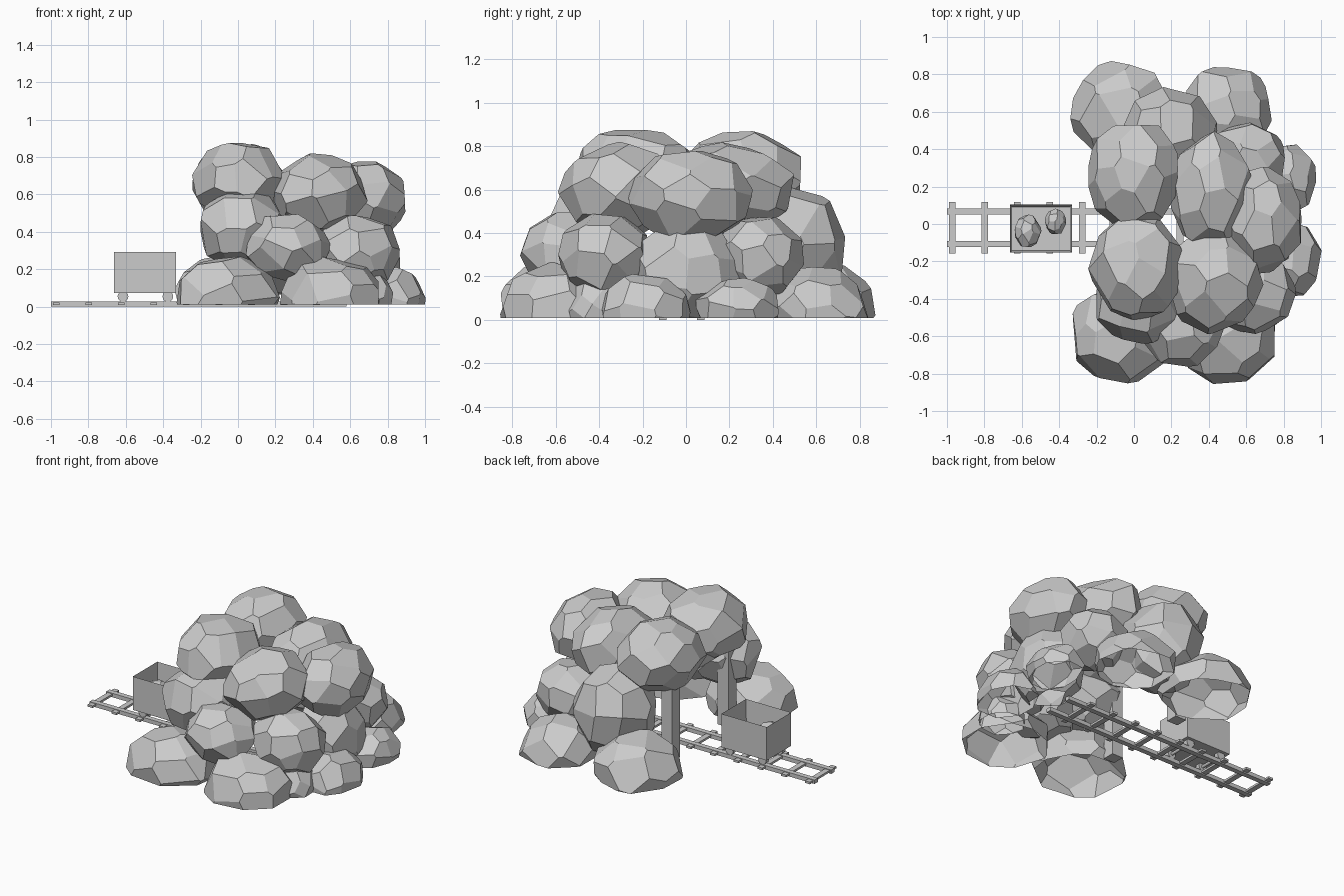
import bpy, bmesh, math, random
from mathutils import Vector, Matrix

if "Cube" in bpy.data.objects:
    bpy.data.objects.remove(bpy.data.objects["Cube"])

random.seed(7)
GROUND = 0.01


def finish(bm, name):
    bmesh.ops.recalc_face_normals(bm, faces=bm.faces)
    me = bpy.data.meshes.new(name)
    bm.to_mesh(me)
    bm.free()
    ob = bpy.data.objects.new(name, me)
    bpy.context.collection.objects.link(ob)
    return ob


def slice_off(bm, co, no, fill=True):
    geom = bm.verts[:] + bm.edges[:] + bm.faces[:]
    cut = bmesh.ops.bisect_plane(bm, geom=geom, plane_co=co, plane_no=no, clear_outer=True)
    edges = [e for e in cut["geom_cut"] if isinstance(e, bmesh.types.BMEdge)]
    if fill and edges:
        bmesh.ops.contextual_create(bm, geom=edges)


def rock(name, c, r, faces=30):
    """Boulder chiselled from a cube by evenly spread, jittered planes."""
    bm = bmesh.new()
    bmesh.ops.create_cube(bm, size=4)
    spin = Matrix.Rotation(random.uniform(0, 6.28), 3, Vector((random.random(), random.random(), 0.3)))
    for i in range(faces):
        z = 1 - (2 * i + 1) / faces
        a = i * 2.39996
        s = math.sqrt(1 - z * z)
        n = Vector((s * math.cos(a), s * math.sin(a), z))
        n += Vector([random.uniform(-0.16, 0.16) for _ in range(3)])
        n = (spin @ n).normalized()
        slice_off(bm, n * random.uniform(0.91, 0.96), n)
    bmesh.ops.scale(bm, vec=Vector(r), verts=bm.verts)
    bmesh.ops.translate(bm, vec=Vector(c), verts=bm.verts)
    if c[2] - r[2] < GROUND:      # ground rocks are open underneath
        slice_off(bm, Vector((0, 0, GROUND)), Vector((0, 0, -1)), fill=False)
    return finish(bm, name)


def box(name, x, y, z):
    bm = bmesh.new()
    bmesh.ops.create_cube(bm, size=1)
    for v in bm.verts:
        v.co = [(lo + hi) / 2 + k * (hi - lo) for k, (lo, hi) in zip(v.co, (x, y, z))]
    return finish(bm, name)


# Boulders: centre, radii
base_rocks = [
    ((-0.06, -0.59, 0.05), (0.28, 0.26, 0.22)),
    ((0.50, -0.60, 0.04), (0.27, 0.26, 0.22)),
    ((0.83, -0.19, 0.03), (0.17, 0.21, 0.18)),
    ((0.82, 0.24, 0.05), (0.15, 0.19, 0.14)),
    ((0.69, -0.41, 0.04), (0.14, 0.14, 0.15)),
    ((-0.06, 0.60, 0.06), (0.27, 0.26, 0.22)),
    ((0.50, 0.60, 0.04), (0.24, 0.24, 0.20)),
]
middle_rocks = [
    ((0.26, -0.55, 0.32), (0.22, 0.21, 0.18)),
    ((0.02, -0.43, 0.42), (0.23, 0.20, 0.21)),
    ((0.63, -0.37, 0.29), (0.23, 0.21, 0.20)),
    ((0.60, 0.34, 0.29), (0.21, 0.20, 0.19)),
    ((0.67, 0.00, 0.22), (0.20, 0.25, 0.24)),
    ((0.19, 0.47, 0.33), (0.25, 0.26, 0.28)),
]
top_rocks = [
    ((0.00, 0.26, 0.66), (0.24, 0.29, 0.21)),
    ((0.01, -0.22, 0.67), (0.24, 0.29, 0.21)),
    ((0.41, 0.17, 0.60), (0.22, 0.31, 0.21)),
    ((0.43, -0.30, 0.60), (0.25, 0.27, 0.21)),
    ((0.69, 0.02, 0.57), (0.21, 0.28, 0.21)),
]
for label, group in (("base", base_rocks), ("middle", middle_rocks), ("top", top_rocks)):
    for i, (c, r) in enumerate(group):
        rock(f"{label}_rock_{i + 1}", c, r)

# Timber tunnel frame
for side, y in (("left", 0.29), ("right", -0.30)):
    box(f"{side}_post", (-0.13, -0.05), (y - 0.04, y + 0.04), (GROUND, 0.52))
box("lintel", (-0.13, -0.05), (-0.36, 0.35), (0.52, 0.59))

# Track: rails and sleepers
for side, y in (("left", 0.067), ("right", -0.107)):
    box(f"{side}_rail", (-1.0, 0.58), (y - 0.017, y + 0.017), (0.0, 0.026))
for i in range(9):
    x = -0.972 + i * 0.174
    box(f"sleeper_{i + 1}", (x - 0.018, x + 0.018), (-0.158, 0.118), (0.008, 0.022))

# Open mine cart body
cart = box("cart_body", (-0.663, -0.332), (-0.153, 0.103), (0.072, 0.293))
bm = bmesh.new()
bm.from_mesh(cart.data)
top = max(bm.faces, key=lambda f: f.calc_center_median().z)
bmesh.ops.inset_region(bm, faces=[top], thickness=0.016)
bmesh.ops.translate(bm, vec=(0, 0, -0.195), verts=top.verts)
bm.to_mesh(cart.data)
bm.free()

# Wheels and axles
for i, x in enumerate((-0.615, -0.375)):
    for name, y, r, d in (("left_wheel", 0.067, 0.029, 0.03),
                          ("right_wheel", -0.107, 0.029, 0.03),
                          ("axle", -0.02, 0.01, 0.17)):
        bm = bmesh.new()
        bmesh.ops.create_cone(bm, cap_ends=True, segments=12, radius1=r, radius2=r, depth=d,
                              matrix=Matrix.Translation((x, y, 0.054)) @ Matrix.Rotation(math.pi / 2, 4, 'X'))
        finish(bm, f"{name}_{i + 1}")

# Ore load
rock("ore_large", (-0.57, -0.04, 0.165), (0.07, 0.088, 0.08))
rock("ore_small", (-0.42, 0.013, 0.15), (0.055, 0.07, 0.065))
